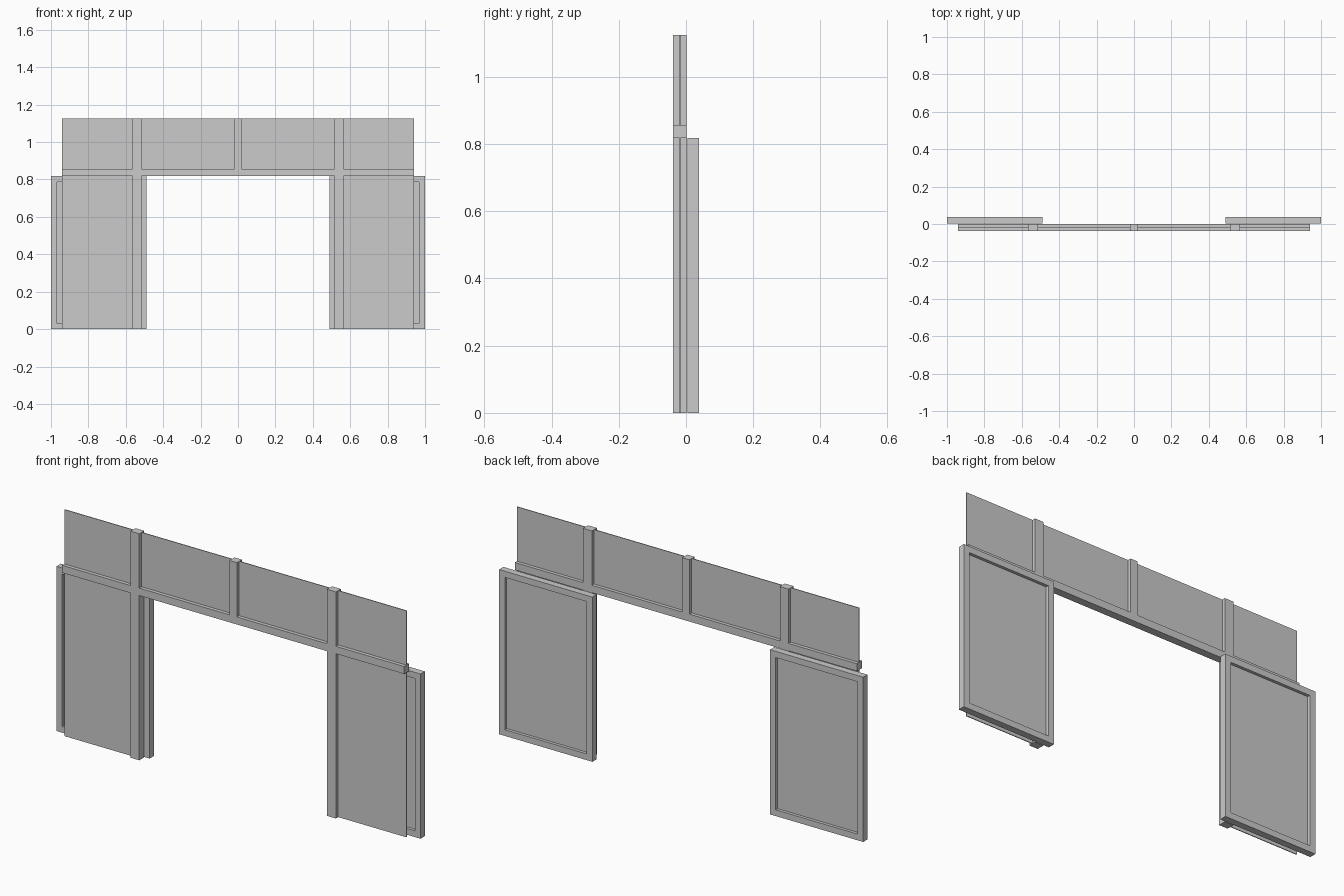
import bpy
import bmesh

if "Cube" in bpy.data.objects:
    bpy.data.objects.remove(bpy.data.objects["Cube"])


def finish(name, bm):
    bmesh.ops.recalc_face_normals(bm, faces=bm.faces)
    mesh = bpy.data.meshes.new(name)
    bm.to_mesh(mesh)
    bm.free()
    obj = bpy.data.objects.new(name, mesh)
    bpy.context.collection.objects.link(obj)
    return obj


def extrude_profile(name, points, y0, y1):
    """Solid from an (x, z) outline, running from y0 to y1."""
    bm = bmesh.new()
    face = bm.faces.new([bm.verts.new((x, y0, z)) for x, z in points])
    ext = bmesh.ops.extrude_face_region(bm, geom=[face])
    verts = [v for v in ext["geom"] if isinstance(v, bmesh.types.BMVert)]
    bmesh.ops.translate(bm, verts=verts, vec=(0, y1 - y0, 0))
    return finish(name, bm)


def rect(x0, x1, z0, z1):
    return [(x0, z0), (x1, z0), (x1, z1), (x0, z1)]


def ring_frame(name, x0, x1, z0, z1, w, y0, y1):
    """Rectangular frame with an open middle."""
    bm = bmesh.new()
    loops = []
    for y, d in ((y0, 0), (y0, w), (y1, w), (y1, 0)):
        loops.append([bm.verts.new((x, y, z))
                      for x, z in rect(x0 + d, x1 - d, z0 + d, z1 - d)])
    for a, b in zip(loops, loops[1:] + loops[:1]):
        for i in range(4):
            j = (i + 1) % 4
            bm.faces.new((a[i], a[j], b[j], b[i]))
    return finish(name, bm)


RAIL_LOW, RAIL_TOP, TOP = 0.818, 0.855, 1.125
POST_IN, POST_OUT, END, MULLION = 0.516, 0.564, 0.94, 0.02

# fixed frame: transom rail, two full posts and a centre mullion
half = [(POST_IN, RAIL_LOW), (POST_IN, 0), (POST_OUT, 0), (POST_OUT, RAIL_LOW),
        (END, RAIL_LOW), (END, RAIL_TOP), (POST_OUT, RAIL_TOP), (POST_OUT, TOP),
        (POST_IN, TOP), (POST_IN, RAIL_TOP), (MULLION, RAIL_TOP), (MULLION, TOP)]
outline = half + [(-x, z) for x, z in reversed(half)]
extrude_profile("fixed_frame", outline, -0.038, 0.001)

for side, s in (("left", -1), ("right", 1)):
    # fixed glass panes
    for label, a, b, z0, z1 in (("upper_inner", MULLION, POST_IN, RAIL_TOP, TOP),
                                ("upper_outer", POST_OUT, END, RAIL_TOP, TOP),
                                ("lower_side", POST_OUT, END, 0, RAIL_LOW)):
        x0, x1 = sorted((s * a, s * b))
        extrude_profile(f"{label}_glass_{side}", rect(x0, x1, z0, z1), -0.02, -0.016)

    # sliding door, standing open behind the side pane
    x0, x1 = sorted((s * 0.488, s * 1.0))
    ring_frame(f"door_frame_{side}", x0, x1, 0, RAIL_LOW, 0.031, 0.004, 0.038)
    extrude_profile(f"door_glass_{side}",
                    rect(x0 + 0.031, x1 - 0.031, 0.031, RAIL_LOW - 0.031), 0.019, 0.023)
